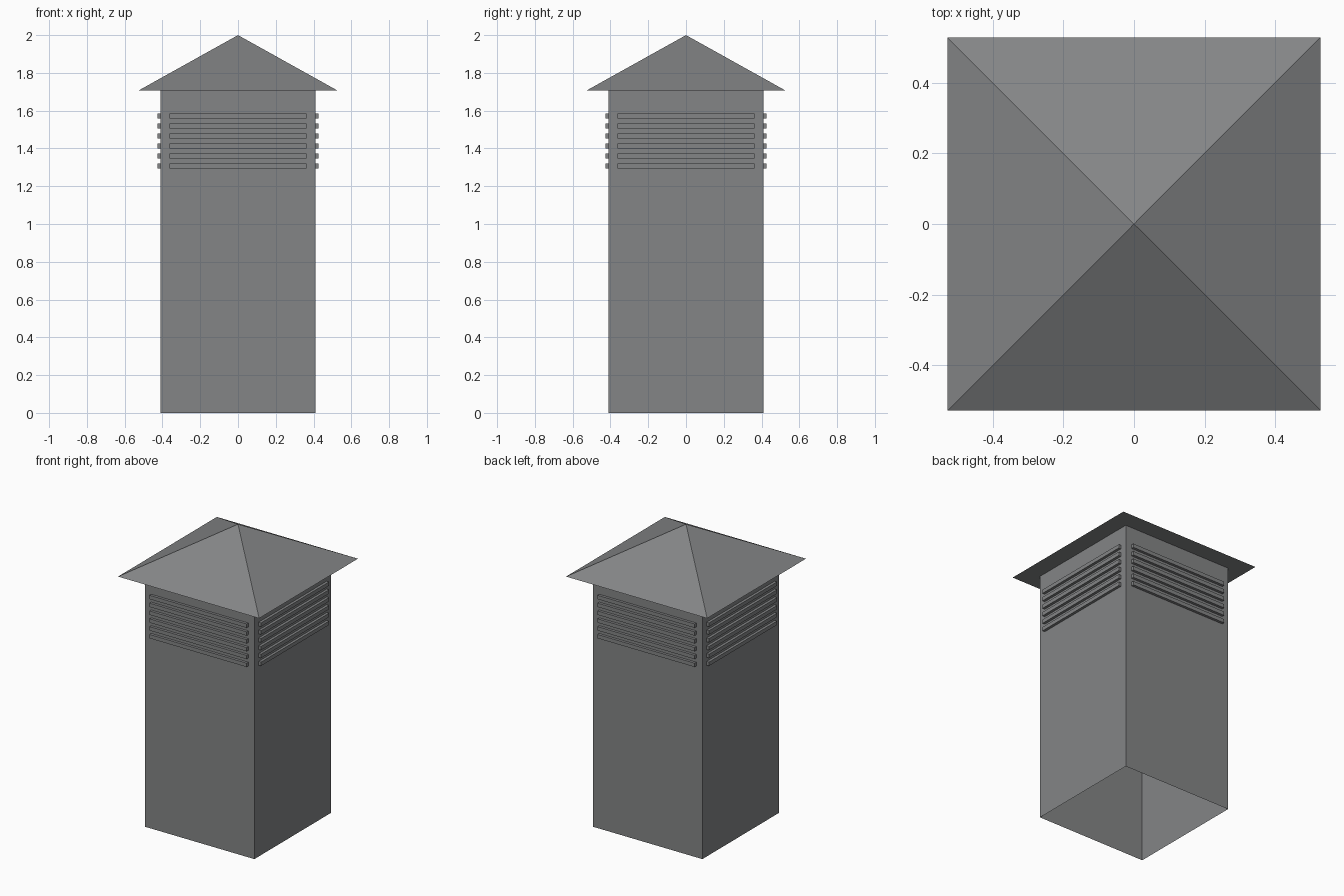
import bpy, bmesh
from math import pi, sqrt
from mathutils import Matrix, Vector

cube = bpy.data.objects.get("Cube")
if cube:
    bpy.data.objects.remove(cube, do_unlink=True)

BODY = 0.409      # half width of the shaft
ROOF = 0.528      # half width of the roof
EAVE = 1.706      # height of the eaves
TOP = 2.0

grey = bpy.data.materials.new("concrete grey")
grey.use_nodes = True
colour = (0.23, 0.235, 0.24, 1)
grey.diffuse_color = colour
grey.node_tree.nodes["Principled BSDF"].inputs["Base Color"].default_value = colour


def add_object(name, bm):
    bmesh.ops.recalc_face_normals(bm, faces=bm.faces)
    mesh = bpy.data.meshes.new(name)
    bm.to_mesh(mesh)
    bm.free()
    mesh.materials.append(grey)
    obj = bpy.data.objects.new(name, mesh)
    bpy.context.collection.objects.link(obj)
    return obj


def add_box(bm, centre, size):
    matrix = Matrix.Translation(centre) @ Matrix.Diagonal((*size, 1))
    return bmesh.ops.create_cube(bm, size=1, matrix=matrix)["verts"]


# Shaft: a thin square tube, open at the bottom and covered by the roof
bm = bmesh.new()
add_box(bm, (0, 0, EAVE / 2), (2 * BODY, 2 * BODY, EAVE))
caps = [f for f in bm.faces if abs(f.normal.z) > 0.5]
bmesh.ops.delete(bm, geom=caps, context="FACES_ONLY")
add_object("shaft", bm)

# Roof: a square pyramid with a flat underside
bm = bmesh.new()
matrix = Matrix.Translation((0, 0, (EAVE + TOP) / 2)) @ Matrix.Rotation(pi / 4, 4, "Z")
bmesh.ops.create_cone(bm, cap_ends=True, segments=4, radius1=ROOF * sqrt(2),
                      radius2=0, depth=TOP - EAVE, matrix=matrix)
bmesh.ops.remove_doubles(bm, verts=bm.verts, dist=0.0001)
add_object("roof", bm)

# Vent slats: six bars on each wall
for index, side in enumerate(("front", "left", "back", "right")):
    bm = bmesh.new()
    for row in range(6):
        z = 1.307 + 0.053 * row
        add_box(bm, Vector((0, -BODY - 0.009, z)), (0.727, 0.018, 0.026))
    bmesh.ops.rotate(bm, verts=bm.verts, cent=(0, 0, 0),
                     matrix=Matrix.Rotation(index * pi / 2, 3, "Z"))
    add_object(side + "_vent_slats", bm)
